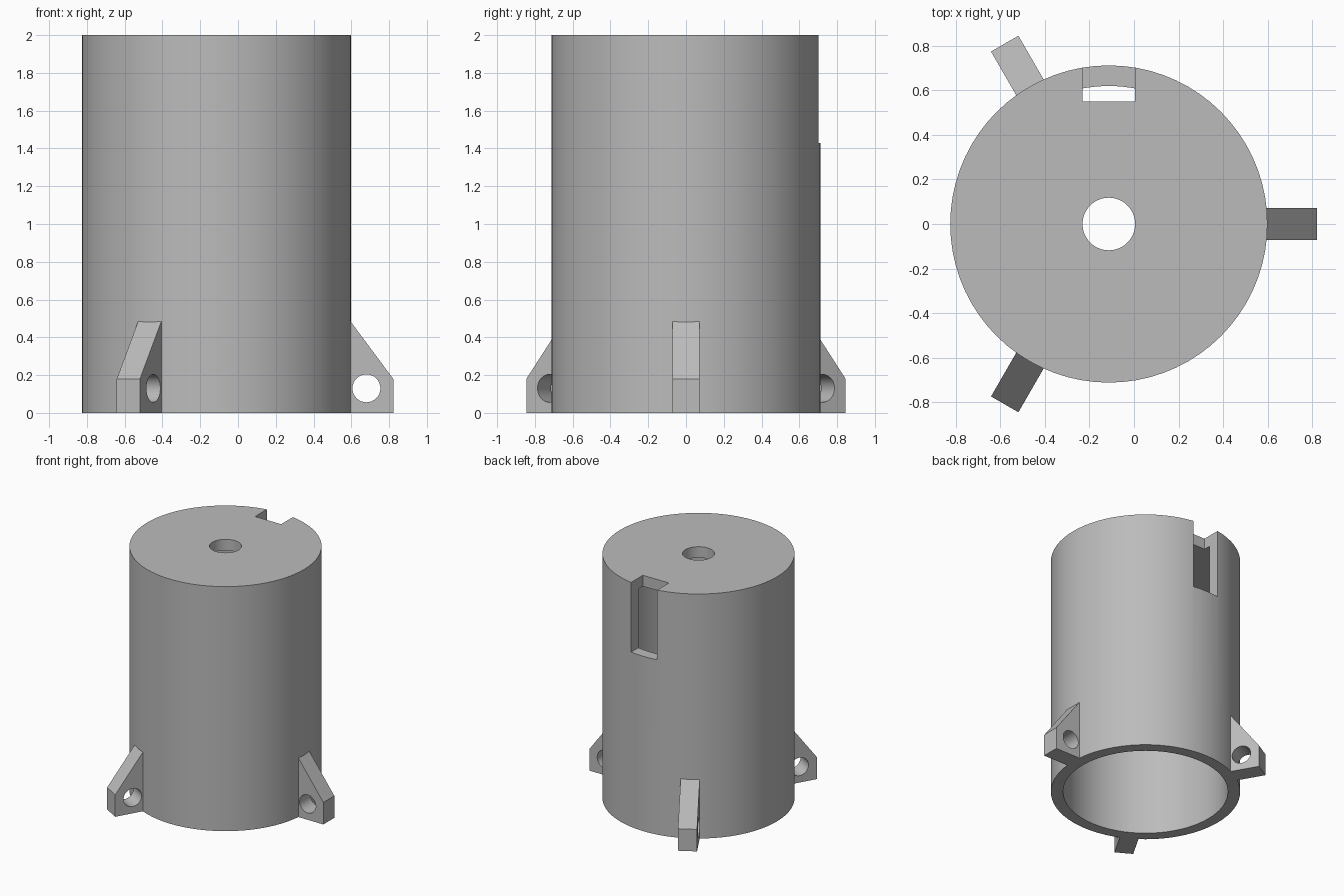
import bpy, bmesh, math
from mathutils import Matrix, Vector

if "Cube" in bpy.data.objects:
    bpy.data.objects.remove(bpy.data.objects["Cube"])

AXIS = Vector((-0.113, 0, 0))
OUTER, INNER, BORE = 0.712, 0.62, 0.118
HEIGHT, CAP = 2.0, 0.09
SEGMENTS = 72

grey = bpy.data.materials.new("plain grey")
grey.use_nodes = True
colour = (0.5, 0.5, 0.5, 1)
grey.diffuse_color = colour
grey.node_tree.nodes["Principled BSDF"].inputs["Base Color"].default_value = colour


def make_object(name, bm):
    bmesh.ops.recalc_face_normals(bm, faces=bm.faces)
    mesh = bpy.data.meshes.new(name)
    bm.to_mesh(mesh)
    bm.free()
    mesh.materials.append(grey)
    obj = bpy.data.objects.new(name, mesh)
    bpy.context.collection.objects.link(obj)
    return obj


def cut(obj, cutter):
    """Subtract the cutter, apply the result and drop the cutter."""
    cutter.hide_render = True
    mod = obj.modifiers.new("cut", "BOOLEAN")
    mod.operation, mod.solver, mod.object = "DIFFERENCE", "EXACT", cutter
    select(obj)
    bpy.ops.object.modifier_apply(modifier=mod.name)
    bpy.data.objects.remove(cutter)


def select(obj):
    bpy.ops.object.select_all(action="DESELECT")
    obj.select_set(True)
    bpy.context.view_layer.objects.active = obj


def smooth(obj):
    select(obj)
    bpy.ops.object.shade_smooth_by_angle(angle=math.radians(30))


# Hollow housing, open below, with a bored cap on top
profile = [(BORE, HEIGHT), (OUTER, HEIGHT), (OUTER, 0), (INNER, 0),
           (INNER, HEIGHT - CAP), (BORE, HEIGHT - CAP)]
bm = bmesh.new()
rings = []
for i in range(SEGMENTS):
    a = math.tau * i / SEGMENTS
    rings.append([bm.verts.new((r * math.cos(a), r * math.sin(a), z)) for r, z in profile])
for i, ring in enumerate(rings):
    after = rings[(i + 1) % SEGMENTS]
    for j in range(len(profile)):
        k = (j + 1) % len(profile)
        bm.faces.new((ring[j], after[j], after[k], ring[k]))
housing = make_object("housing", bm)

# Notch through the back wall and the cap edge
bm = bmesh.new()
bmesh.ops.create_cube(bm, size=1)
bmesh.ops.scale(bm, vec=(0.236, 0.4, 0.8), verts=bm.verts)
bmesh.ops.translate(bm, vec=(0, 0.55 + 0.2, 1.43 + 0.4), verts=bm.verts)
cut(housing, make_object("notch_cutter", bm))
housing.location = AXIS
smooth(housing)

# Three mounting lugs with a screw hole across each
lug_profile = [(0.67, 0), (0.935, 0), (0.935, 0.18), (0.712, 0.48), (0.67, 0.535)]
LUG_WIDTH = 0.142
for name, turn in (("left_lug", 0), ("back_lug", 120), ("front_lug", 240)):
    bm = bmesh.new()
    side = bm.faces.new([bm.verts.new((r, -LUG_WIDTH / 2, z)) for r, z in lug_profile])
    new = bmesh.ops.extrude_face_region(bm, geom=[side])["geom"]
    bmesh.ops.translate(bm, vec=(0, LUG_WIDTH, 0),
                        verts=[v for v in new if isinstance(v, bmesh.types.BMVert)])
    lug = make_object(name, bm)

    bm = bmesh.new()
    place = Matrix.Translation((0.793, 0, 0.13)) @ Matrix.Rotation(math.pi / 2, 4, "X")
    bmesh.ops.create_cone(bm, cap_ends=True, segments=32, radius1=0.074, radius2=0.074,
                          depth=0.4, matrix=place)
    cut(lug, make_object("screw_hole_cutter", bm))
    lug.location = AXIS
    lug.rotation_euler.z = math.radians(turn)
    smooth(lug)
